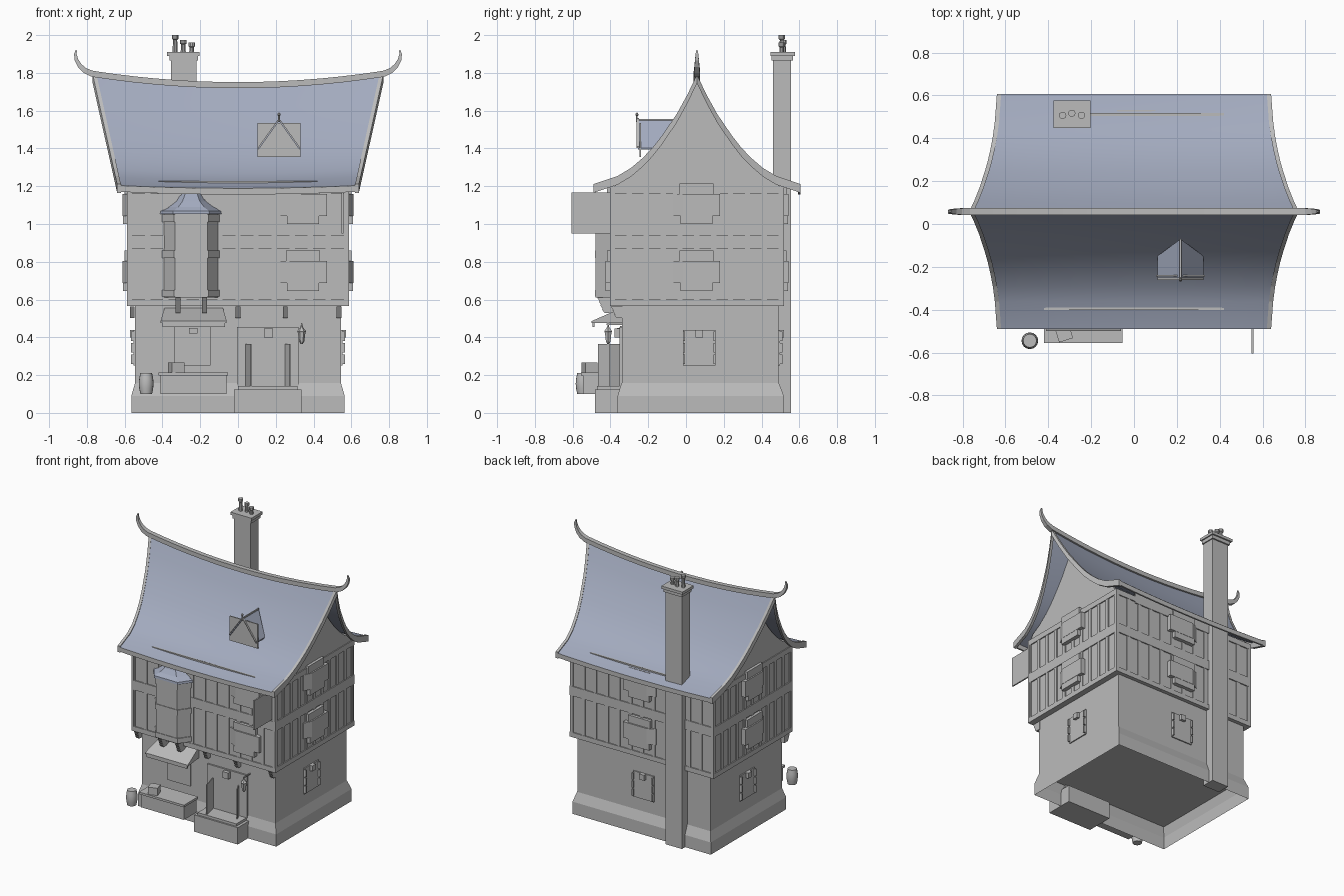
import bpy, bmesh, math
from mathutils import Vector

if "Cube" in bpy.data.objects:
    bpy.data.objects.remove(bpy.data.objects["Cube"])


def material(name, rgb):
    m = bpy.data.materials.new(name)
    m.diffuse_color = (*rgb, 1)
    m.use_nodes = True
    m.node_tree.nodes["Principled BSDF"].inputs["Base Color"].default_value = m.diffuse_color
    return m


GREY = material("plaster grey", (0.5, 0.5, 0.5))
BLUE = material("slate blue", (0.365, 0.405, 0.517))
RY = 0.058  # y of the ridge


def finish(name, bm, mat=GREY, smooth=False):
    bmesh.ops.recalc_face_normals(bm, faces=bm.faces[:])
    me = bpy.data.meshes.new(name)
    bm.to_mesh(me)
    bm.free()
    me.materials.append(mat)
    ob = bpy.data.objects.new(name, me)
    bpy.context.collection.objects.link(ob)
    if smooth:
        for o in bpy.context.selected_objects:
            o.select_set(False)
        ob.select_set(True)
        bpy.context.view_layer.objects.active = ob
        bpy.ops.object.shade_smooth_by_angle(angle=math.radians(35))
    return ob


def add_loft(bm, rings, caps=True):
    vs = [[bm.verts.new(p) for p in r] for r in rings]
    n = len(vs[0])
    for a, b in zip(vs, vs[1:]):
        for i in range(n):
            bm.faces.new((a[i], a[(i + 1) % n], b[(i + 1) % n], b[i]))
    if caps:
        bm.faces.new(vs[0][::-1])
        bm.faces.new(vs[-1])


def rect(x0, x1, y0, y1, z):
    return [(x0, y0, z), (x1, y0, z), (x1, y1, z), (x0, y1, z)]


def loft(name, rings, mat=GREY, smooth=False, caps=True):
    bm = bmesh.new()
    add_loft(bm, rings, caps)
    return finish(name, bm, mat, smooth)


def boxes(name, items, mat=GREY):
    bm = bmesh.new()
    for x0, x1, y0, y1, z0, z1 in items:
        add_loft(bm, [rect(x0, x1, y0, y1, z0), rect(x0, x1, y0, y1, z1)])
    return finish(name, bm, mat)


def lathe(name, cx, cy, prof, n=12, smooth=True):
    return loft(name, [[(cx + r * math.cos(2 * math.pi * i / n), cy + r * math.sin(2 * math.pi * i / n), z)
                        for i in range(n)] for r, z in prof], GREY, smooth)


# walls: wall-local box (u along wall, w outward, z) to world box
UP = dict(front=-0.395, back=0.51, left=-0.58, right=0.58)
LOW = dict(front=-0.34, back=0.49, left=-0.545, right=0.545)


def wall_pt(side, base, u, w, z):
    c = base[side] + (-w if side in ("front", "left") else w)
    return (u, c, z) if side in ("front", "back") else (c, u, z)


def on_wall(side, base, u0, u1, w0, w1, z0, z1):
    p, q = wall_pt(side, base, u0, w0, z0), wall_pt(side, base, u1, w1, z1)
    return [f(a, b) for a, b in zip(p, q) for f in (min, max)]


# hollow plinth, open underneath
loft("plinth", [rect(-.565, .565, -.362, .518, 0), rect(-.565, .565, -.362, .518, .09),
                rect(-.545, .545, -.342, .492, .158)], caps=False)
boxes("ground_floor_wall", [(-.545, .545, -.34, .49, .155, .57)])
boxes("upper_wall", [(-.58, .58, -.395, .51, .565, 1.19)])
boxes("wall_plates", [(-.42, .42, -.402, -.39, 1.15, 1.228), (-.22, .42, .505, .518, 1.15, 1.228)])

# timber framing: rails and studs on all four sides
rails, studs = [], []
for side in UP:
    lo, hi = (-.588, .588) if side in ("front", "back") else (-.403, .518)
    for z0, z1 in ((.565, .60), (.87, .94), (1.16, 1.2)):
        rails.append(on_wall(side, UP, lo, hi, -.01, .008, z0, z1))
    n = 13 if side in ("front", "back") else 11
    for i in range(n):
        u = lo + (hi - lo - .028) * i / (n - 1)
        studs.append(on_wall(side, UP, u, u + .028, -.01, .006, .60, .87))
        studs.append(on_wall(side, UP, u, u + .028, -.01, .006, .94, 1.16))
boxes("rails", rails)
boxes("studs", studs)


# upper windows: lintel, sill and a casement with one slanted side
def window(side, u, z):
    parts = [(.09, .022, .115, .17), (.085, .03, -.045, -.002)]
    boxes(side + "_window_frame", [on_wall(side, UP, u - h, u + h, -.01, w, z + a, z + b) for h, w, a, b in parts])
    plan = [(-.125, -.005), (-.125, .006), (-.068, .032), (.125, .032), (.125, -.005)]
    loft(side + "_casement", [[wall_pt(side, UP, u + a, w, z + h) for a, w in plan] for h in (-.002, .115)])


for side, u in (("front", .345), ("back", .01), ("left", .055), ("right", .055)):
    window(side, u, .69)
    window(side, u, 1.045)

# ground floor windows with keystone and jamb stones
for side, u in (("back", 0), ("left", .07), ("right", .07)):
    b = [on_wall(side, LOW, u - .085, u + .085, -.01, .008, .25, .44),
         on_wall(side, LOW, u - .02, u + .02, -.01, .028, .40, .44)]
    for s in (-1, 1):
        for z in (.26, .32, .38):
            b.append(on_wall(side, LOW, u + s * .08 - .005, u + s * .08 + .005, -.01, .022, z, z + .05))
    boxes(side + "_ground_window", b)

# main roof: sagging ridge, flared concave slopes
PROF = [(0, 1.785), (.05, 1.68), (.108, 1.575), (.185, 1.462), (.235, 1.398), (.288, 1.343), (.35, 1.29),
        (.42, 1.248), (.548, 1.205)]
HALF = [(-d, z) for d, z in PROF[:0:-1]] + PROF


def roof_pt(d, z, s, drop=0.0, out=0.0):
    t = (z - 1.205) / .58
    return Vector((s * (.634 + .129 * t + out), RY + d, z - (.015 + .045 * t) * (1 - s * s) - drop))


N = 20
bm = bmesh.new()
grid = [[bm.verts.new(roof_pt(d, z, -1 + 2 * i / N)) for i in range(N + 1)] for d, z in HALF]
for a, b in zip(grid, grid[1:]):
    for i in range(N):
        bm.faces.new((a[i], a[i + 1], b[i + 1], b[i]))
roof = finish("roof", bm, BLUE, True)
if sum(p.normal.z for p in roof.data.polygons) < 0:
    roof.data.flip_normals()

# bargeboards along the gable edges, eave boards along the bottom
for s, nm in ((-1, "left"), (1, "right")):
    loft(nm + "_bargeboard", [[roof_pt(d, z, s, -.006, .006), roof_pt(d, z, s, -.006, -.014),
                               roof_pt(d, z, s, .04, -.014), roof_pt(d, z, s, .04, .006)] for d, z in HALF])
for k, nm in ((0, "front"), (-1, "back")):
    d, z = HALF[k]
    y = .012 * (1 if k == 0 else -1)
    rings = []
    for i in range(N + 1):
        p = roof_pt(d, z, -1 + 2 * i / N)
        rings.append([p + Vector((0, a, b)) for a, b in ((0, -.001), (y, 0), (y, -.034), (0, -.034))])
    loft(nm + "_eave_board", rings)

# gable walls under the roof
for s, nm in ((-1, "left"), (1, "right")):
    pts = []
    for d, z in HALF[1:-1]:
        q = .58 / (.634 + .129 * (z - 1.205) / .58)
        p = roof_pt(d, z, q, .012)
        pts.append((p.y, p.z))
    pts = [(RY - .45, 1.17)] + pts + [(RY + .45, 1.17)]
    loft(nm + "_gable_wall", [[(s * x, y, z) for y, z in pts] for x in (.56, .582)])

# ridge beam with upturned horns
path = [(x, roof_pt(0, 1.785, x / .77).z + .01, 1) for x in [-.77 + .11 * i for i in range(15)]]
horn = [(.81, 1.812, .9), (.838, 1.838, .75), (.856, 1.87, .6), (.861, 1.9, .42), (.856, 1.92, .2)]
path = [(-x, z, k) for x, z, k in horn[::-1]] + path + horn
rings = []
for i, (x, z, k) in enumerate(path):
    a, b = path[max(i - 1, 0)], path[min(i + 1, len(path) - 1)]
    t = Vector((b[0] - a[0], 0, b[1] - a[1])).normalized()
    nrm = Vector((-t.z, 0, t.x)) * .016 * k
    w = Vector((0, .017 * k, 0))
    c = Vector((x, RY, z))
    rings.append([c + nrm + w, c + nrm - w, c - nrm - w, c - nrm + w])
loft("ridge_beam", rings)

# dormer: front plate, pitched roof, bargeboards, finial
boxes("dormer_front", [(.103, .332, -.245, -.237, 1.355, 1.535)])
for s, nm in ((-1, "left"), (1, "right")):
    def slope(y0, y1, yb, h):
        return [[(.217, y0, 1.553 + e), (.217 + s * .108, y0, 1.402 + e),
                 (.217 + s * .108, yb, 1.402 + e), (.217, y1, 1.553 + e)] for e in (0, h)]
    loft(nm + "_dormer_roof", slope(-.255, -.07, -.15, -.008), BLUE)
    loft(nm + "_dormer_bargeboard", slope(-.262, -.25, -.25, .008))
boxes("dormer_ridge", [(.213, .221, -.262, -.07, 1.545, 1.557)])
lathe("dormer_finial", .217, -.26, [(.005, 1.54), (.004, 1.572), (.009, 1.577), (.007, 1.584), (.002, 1.59)], 8)

# chimney stack, cap and pots
boxes("chimney", [(-.355, -.22, .46, .555, 0, 1.875)])
boxes("chimney_cap", [(-.363, -.212, .453, .566, 1.865, 1.892), (-.375, -.203, .447, .577, 1.89, 1.91)])
for x, y, z in ((-.333, .507, 2.0), (-.29, .517, 1.975), (-.245, .507, 1.96)):
    lathe("chimney_pot", x, y, [(.014, 1.905), (.011, z - .025), (.017, z - .02), (.017, z)], 10)

# oriel bay with bands and flared roof
BAY = [(-.15, 0), (-.088, -.085), (.088, -.085), (.15, 0)]


def bay_ring(k, z):
    return [(-.248 + x * k, -.395 + y * k, z) for x, y in BAY]


loft("bay_body", [bay_ring(.98, .61), bay_ring(.98, 1.06)])
for z0, z1 in ((.615, .65), (.82, .86), (1.01, 1.05)):
    loft("bay_band", [bay_ring(1.03, z0), bay_ring(1.03, z1)])
loft("bay_roof", [bay_ring(1.1, 1.052), bay_ring(1.08, 1.068), bay_ring(.78, 1.09), bay_ring(.52, 1.12),
                  bay_ring(.36, 1.16)], BLUE)


# stepped brackets with slanted undersides, below the bay and the jetty
def bracket(name, x, y, top, steps):
    for i in range(steps):
        z, o = top - .02 * i, y + .008 * i
        loft(name, [rect(x - .013, x + .013, o, -.33, z), rect(x - .013, x + .013, o + .014, -.33, z - .02)])


for x in (-.318, -.178):
    bracket("bay_bracket", x, -.47, .61, 4)
for x in (-.56, 0, .25, .535):
    bracket("jetty_bracket", x, -.398, .562, 3)

# shop window, awning, counter, crate and barrel
boxes("shop_window", [(-.335, -.145, -.35, -.33, .25, .46), (-.26, -.215, -.365, -.33, .42, .45)])
loft("awning", [[(x, -.5, .476), (x, -.5, .486), (x * .92 + o, -.34, .556), (x * .92 + o, -.34, .476)]
                for x, o in ((-.41, -.012), (-.06, -.025))])
boxes("awning_valance", [(-.40, -.07, -.495, -.485, .455, .48)])
boxes("counter", [(-.41, -.06, -.545, -.40, .10, .20), (-.42, -.053, -.555, -.39, .198, .214)])
c, s = math.cos(.3) * .034, math.sin(.3) * .034
loft("crate", [[(-.327 + x * c - y * s, -.51 + x * s + y * c, z) for x, y in ((-1, -1), (1, -1), (1, 1), (-1, 1))]
               for z in (.21, .268)])
lathe("barrel", -.486, -.545, [(.031, .10), (.037, .13), (.039, .155), (.037, .18), (.031, .21)], 16)

# door step running in under the wall, surround and two open door leaves
boxes("step", [(-.02, .335, -.482, -.28, 0, .124), (.0, .315, -.47, -.34, .124, .142)])
boxes("door_surround", [(-.005, .32, -.352, -.33, .14, .455), (.138, .185, -.378, -.33, .40, .447)])
for x, y in ((.038, -.465), (.245, -.405)):
    loft("door_leaf", [[(x, -.345, z), (x + .028, y, z), (x + .034, y, z), (x + .006, -.345, z)]
                       for z in (.142, .365)])

# lantern on its arm, hanging sign
lathe("lantern", .337, -.412, [(.006, .365), (.014, .378), (.02, .425), (.024, .432), (.006, .455), (.003, .475)], 6, False)
boxes("lantern_arm", [(.333, .341, -.42, -.335, .465, .473)])
boxes("hanging_sign", [(.548, .558, -.605, -.395, .95, 1.168)])
